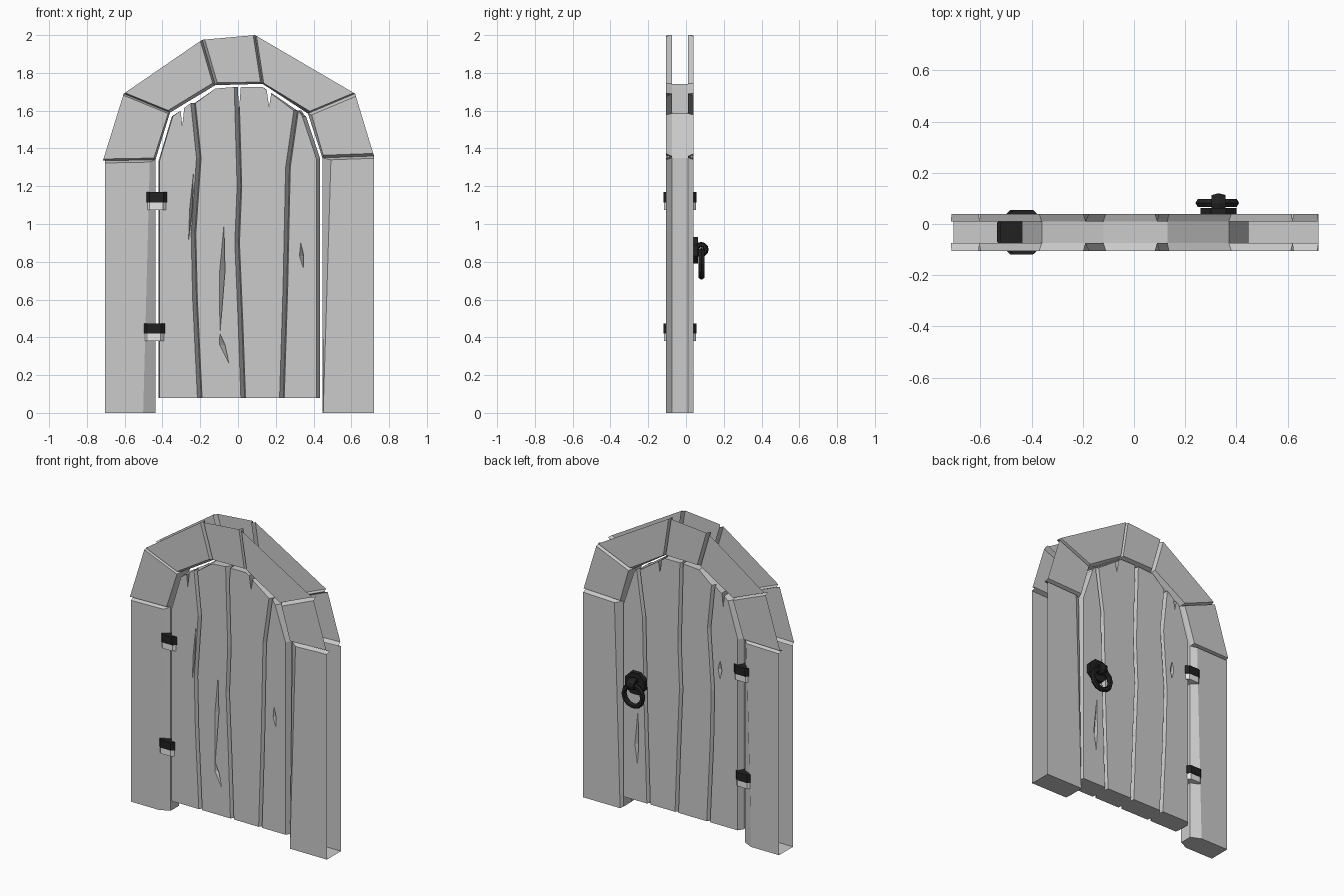
import bpy, bmesh, math, random
from mathutils import Vector

random.seed(4)
cube = bpy.data.objects.get("Cube")
if cube:
    bpy.data.objects.remove(cube, do_unlink=True)


def material(name, value):
    m = bpy.data.materials.new(name)
    m.use_nodes = True
    colour = (value, value, value, 1)
    m.diffuse_color = colour
    m.node_tree.nodes["Principled BSDF"].inputs["Base Color"].default_value = colour
    return m


GREY = material("plain grey", 0.6)
PALE = material("pale grey", 0.8)
IRON = material("black iron", 0.015)
FRONT, BACK, BEVEL = -0.105, 0.04, 0.03


def finish(bm, name, mat):
    bmesh.ops.recalc_face_normals(bm, faces=bm.faces)
    mesh = bpy.data.meshes.new(name)
    bm.to_mesh(mesh)
    bm.free()
    mesh.materials.append(mat)
    ob = bpy.data.objects.new(name, mesh)
    bpy.context.collection.objects.link(ob)
    return ob


def stone(name, inner, outer, bevels, lips, cap=False):
    """Frame block, open on its outer side, with bevelled seams and inner lip."""
    i, o = [Vector(p) for p in inner], [Vector(p) for p in outer]
    bm = bmesh.new()
    mids = []
    for y, step in ((FRONT, BEVEL), (BACK, -BEVEL)):
        face, mid = [], []
        for k in (0, 1):
            across = (o[k] - i[k]).normalized()
            pi = i[k] + (i[1 - k] - i[k]).normalized() * bevels[k] + across * lips[k]
            po = o[k] + (o[1 - k] - o[k]).normalized() * bevels[k]
            face.append([bm.verts.new((p.x, y, p.y)) for p in (pi, po)])
            mid.append([bm.verts.new((p.x, y + step, p.y)) for p in (i[k], o[k])])
        bm.faces.new((face[0][0], face[1][0], face[1][1], face[0][1]))
        bm.faces.new((face[0][0], face[1][0], mid[1][0], mid[0][0]))
        for k in (0, 1):
            bm.faces.new((face[k][0], face[k][1], mid[k][1], mid[k][0]))
        mids.append(mid)
    f, b = mids
    bm.faces.new((f[0][0], f[1][0], b[1][0], b[0][0]))
    if cap:
        bm.faces.new((f[0][0], f[0][1], b[0][1], b[0][0]))
    return finish(bm, name, GREY)


# Stone frame: two posts and five arch blocks
stone("right_post", [(-0.437, 0), (-0.437, 1.34)], [(-0.705, 0), (-0.705, 1.335)],
      (0, 0.012), (0.065, 0.03), True)
stone("left_post", [(0.447, 0), (0.447, 1.35)], [(0.72, 0), (0.72, 1.36)],
      (0, 0.012), (0.004, 0.045), True)
arch_inner = [(-0.437, 1.34), (-0.36, 1.59), (-0.12, 1.735),
              (0.13, 1.742), (0.37, 1.585), (0.447, 1.35)]
arch_outer = [(-0.715, 1.335), (-0.605, 1.69), (-0.19, 1.975),
              (0.09, 2.0), (0.62, 1.69), (0.72, 1.36)]
for n, name in enumerate(("arch_right_low", "arch_right_high", "keystone",
                          "arch_left_high", "arch_left_low")):
    stone(name, arch_inner[n:n + 2], arch_outer[n:n + 2],
          [random.uniform(0.008, 0.016) for _ in range(2)],
          [random.uniform(0.006, 0.02) for _ in range(2)])


def plank(name, left, top, right):
    """Door board: left edge upward, top points, right edge downward."""
    outline = ([(x, z, 1) for x, z in left] + [(x, z, 0) for x, z in top]
               + [(x, z, -1) for x, z in reversed(right)])
    narrow, wide = 0.005, 0.02
    rings = []
    bm = bmesh.new()
    for y, l_in, r_in in ((-0.1, narrow, wide), (-0.07, 0, 0),
                          (0.005, 0, 0), (0.035, wide, narrow)):
        ring = []
        for x, z, side in outline:
            dx = l_in if side > 0 else -r_in if side < 0 else 0
            ring.append(bm.verts.new((x + dx, y, z)))
        rings.append(ring)
    count = len(outline)
    for a, b in zip(rings, rings[1:]):
        for k in range(count):
            j = (k + 1) % count
            bm.faces.new((a[k], a[j], b[j], b[k]))
    bm.faces.new(rings[0])
    bm.faces.new(rings[-1])
    return finish(bm, name, GREY)


# Door boards share wavering seams
edge_r = [(-0.42, 0.08), (-0.42, 1.335), (-0.35, 1.57)]
seam_a = [(-0.195, 0.08), (-0.22, 0.6), (-0.228, 0.95), (-0.2, 1.35), (-0.23, 1.64)]
seam_b = [(0.035, 0.08), (0.02, 0.5), (0.003, 0.9), (0.015, 1.2), (0.0, 1.725)]
seam_c = [(0.24, 0.08), (0.258, 0.65), (0.272, 1.3), (0.315, 1.6)]
edge_l = [(0.435, 0.08), (0.435, 1.345), (0.36, 1.57)]
planks = [plank("board_1", edge_r, [], seam_a),
          plank("board_2", seam_a, [(-0.12, 1.717)], seam_b),
          plank("board_3", seam_b, [(0.13, 1.725)], seam_c),
          plank("board_4", seam_c, [], edge_l)]


def carve(board, points):
    """Cut the convex hull of the points out of a board."""
    bm = bmesh.new()
    verts = [bm.verts.new(p) for p in points]
    bmesh.ops.convex_hull(bm, input=verts)
    cutter = finish(bm, "cutter", GREY)
    cutter.hide_render = True
    mod = board.modifiers.new("cut", 'BOOLEAN')
    mod.operation, mod.solver, mod.object = 'DIFFERENCE', 'EXACT', cutter
    bpy.context.view_layer.objects.active = board
    bpy.ops.object.modifier_apply(modifier=mod.name)
    bpy.data.objects.remove(cutter, do_unlink=True)


def crack(board, side, top, middle, bottom, w):
    """Wedge-shaped split: side -1 is the front, 1 the back."""
    y = -0.1 if side < 0 else 0.035
    out, deep = y + side * 0.004, y - side * 0.03
    x, z = middle
    carve(board, [(top[0], out, top[1]), (bottom[0], out, bottom[1]),
                  (x - w, out, z), (x + w, out, z), (x - side * w, deep, z)])


def notch(board, x, z_tip, z_top, w):
    """Split through the top end of a board."""
    carve(board, [(x + dx, y, z) for y in (-0.2, 0.2)
                  for dx, z in ((-w, z_top), (w, z_top), (0, z_tip))])


crack(planks[1], -1, (-0.075, 1.03), (-0.085, 0.75), (-0.1, 0.36), 0.016)
crack(planks[1], -1, (-0.1, 0.43), (-0.085, 0.36), (-0.045, 0.25), 0.016)
crack(planks[3], -1, (0.33, 0.91), (0.335, 0.83), (0.345, 0.76), 0.013)
crack(planks[0], -1, (-0.235, 1.3), (-0.25, 1.08), (-0.265, 0.88), 0.008)
crack(planks[3], 1, (0.325, 0.7), (0.335, 0.45), (0.33, 0.3), 0.016)
crack(planks[0], 1, (-0.27, 1.17), (-0.27, 1.1), (-0.27, 1.03), 0.016)
notch(planks[0], -0.295, 1.52, 1.68, 0.018)
notch(planks[2], 0.165, 1.62, 1.78, 0.024)
notch(planks[2], 0.005, 1.6, 1.78, 0.014)


def prism(name, mat, centre, size, sides, axis='Z'):
    """Regular prism fitted to a size, flat sides facing the axes."""
    rot = (math.pi / 2, 0, 0) if axis == 'Y' else (0, 0, 0)
    bpy.ops.mesh.primitive_cylinder_add(vertices=sides, radius=0.5, depth=1,
                                        location=centre, rotation=rot)
    ob = bpy.context.object
    for v in ob.data.vertices:
        a = math.atan2(v.co.y, v.co.x) + math.pi / sides
        r = 0.5 / math.cos(math.pi / sides)
        v.co.x, v.co.y = r * math.cos(a), r * math.sin(a)
    ob.scale = size
    ob.name = name
    ob.data.materials.append(mat)
    return ob


# Hinges: black band above a pale knuckle
for label, x, z in (("upper", -0.432, 1.115), ("lower", -0.445, 0.42)):
    prism(label + "_hinge_band", IRON, (x, -0.032, z + 0.027), (0.18, 0.175, 0.054), 8)
    prism(label + "_hinge_knuckle", PALE, (x, -0.032, z - 0.02), (0.172, 0.168, 0.04), 8)


def torus(name, centre, rot, major, minor, scale):
    bpy.ops.mesh.primitive_torus_add(major_segments=12, minor_segments=6, location=centre,
                                     rotation=rot, major_radius=major, minor_radius=minor)
    ob = bpy.context.object
    ob.name = name
    ob.scale = scale
    ob.data.materials.append(IRON)


# Ring handle on the back
quarter = math.pi / 2
prism("handle_plate", IRON, (0.33, 0.046, 0.86), (0.14, 0.14, 0.034), 8, 'Y')
torus("handle_hook", (0.33, 0.08, 0.865), (0, quarter, 0), 0.026, 0.014, (1, 1, 2.2))
torus("handle_ring", (0.325, 0.082, 0.79), (quarter, 0, 0), 0.068, 0.017, (1, 1, 1))
